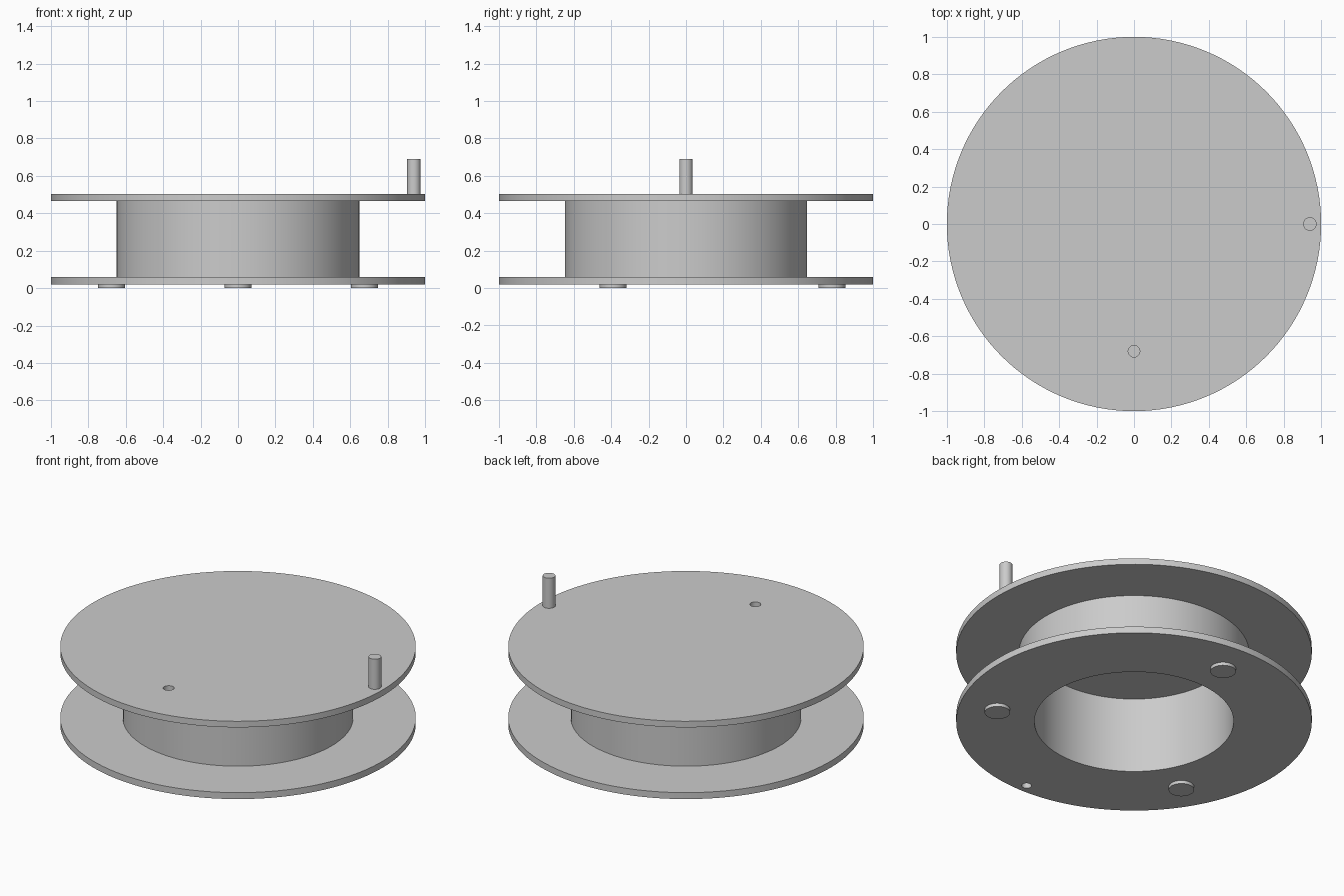
import bpy
import bmesh
import math

SEGMENTS = 128

if "Cube" in bpy.data.objects:
    bpy.data.objects.remove(bpy.data.objects["Cube"], do_unlink=True)

grey = bpy.data.materials.new("plain grey")
grey.use_nodes = True
grey.diffuse_color = (0.6, 0.6, 0.6, 1)
grey.node_tree.nodes["Principled BSDF"].inputs["Base Color"].default_value = (0.6, 0.6, 0.6, 1)


def add_object(name, bm):
    bmesh.ops.recalc_face_normals(bm, faces=bm.faces)
    mesh = bpy.data.meshes.new(name)
    bm.to_mesh(mesh)
    bm.free()
    mesh.materials.append(grey)
    obj = bpy.data.objects.new(name, mesh)
    bpy.context.collection.objects.link(obj)
    return obj


def activate(obj):
    bpy.ops.object.select_all(action='DESELECT')
    obj.select_set(True)
    bpy.context.view_layer.objects.active = obj


def smooth(obj):
    activate(obj)
    bpy.ops.object.shade_smooth_by_angle(angle=math.radians(30))


def lathe(name, profile):
    """Revolve an (r, z) profile about the z axis."""
    bm = bmesh.new()
    verts = [bm.verts.new((r, 0, z)) for r, z in profile]
    edges = [bm.edges.new(pair) for pair in zip(verts, verts[1:])]
    bmesh.ops.spin(bm, geom=verts + edges, cent=(0, 0, 0), axis=(0, 0, 1),
                   angle=math.tau, steps=SEGMENTS, use_duplicate=False)
    bmesh.ops.remove_doubles(bm, verts=bm.verts, dist=1e-4)
    return add_object(name, bm)


def cylinder(name, x, y, radius, bottom, top):
    bm = bmesh.new()
    bmesh.ops.create_cone(bm, cap_ends=True, segments=32, radius1=radius,
                          radius2=radius, depth=top - bottom)
    obj = add_object(name, bm)
    obj.location = (x, y, (bottom + top) / 2)
    return obj


def drill(target, x, y, radius, bottom, top):
    cutter = cylinder("hole_cutter", x, y, radius, bottom, top)
    cutter.hide_render = True
    activate(target)
    cut = target.modifiers.new("hole", 'BOOLEAN')
    cut.operation = 'DIFFERENCE'
    cut.solver = 'EXACT'
    cut.object = cutter
    bpy.ops.object.modifier_apply(modifier=cut.name)
    bpy.data.objects.remove(cutter, do_unlink=True)


# Spool: two flanges around a drum that is hollow from below
BASE, LOWER_TOP, UPPER_BASE, TOP = 0.02, 0.06, 0.465, 0.503
BORE, DRUM, RIM = 0.56, 0.648, 1.0
spool = lathe("spool", [
    (0, 0.49), (BORE, 0.49), (BORE, BASE), (RIM, BASE), (RIM, LOWER_TOP),
    (DRUM, LOWER_TOP), (DRUM, UPPER_BASE), (RIM, UPPER_BASE), (RIM, TOP), (0, TOP)])

# Cord hole through the upper flange, blind socket under the lower flange
drill(spool, 0, -0.68, 0.031, 0.44, 0.55)
drill(spool, 0, -0.94, 0.028, 0.0, 0.054)
smooth(spool)

# Crank pin near the rim
smooth(cylinder("crank_pin", 0.94, 0, 0.036, TOP - 0.01, 0.69))

# Three round feet
for name, degrees in (("back_foot", 90), ("right_foot", 210), ("left_foot", 330)):
    a = math.radians(degrees)
    smooth(cylinder(name, 0.78 * math.cos(a), 0.78 * math.sin(a), 0.072, 0, BASE + 0.005))
